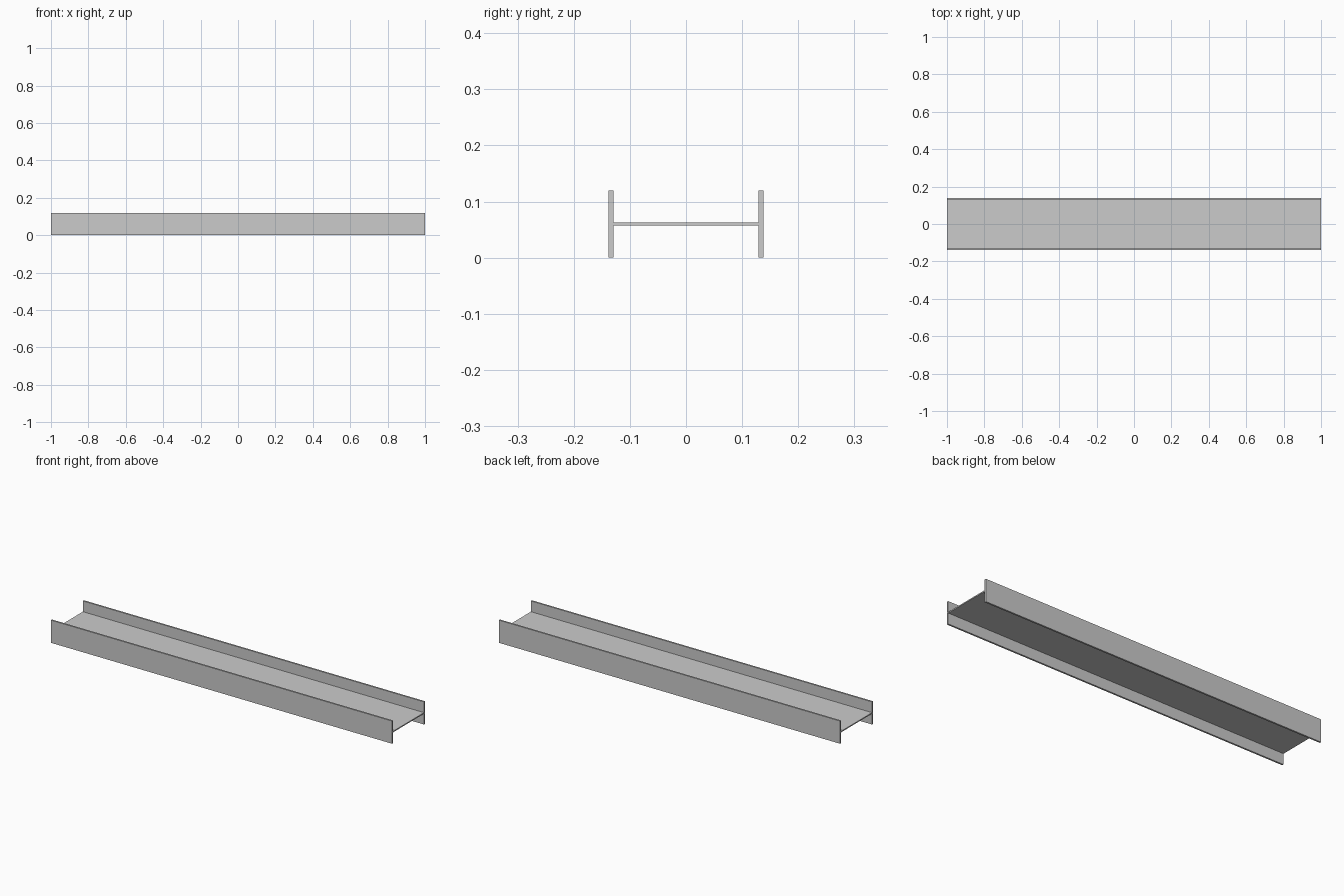
import bpy, bmesh

if "Cube" in bpy.data.objects:
    bpy.data.objects.remove(bpy.data.objects["Cube"])

L = 1.0              # half length
H, TF = 0.138, 0.009 # half depth, flange thickness
B, TW = 0.12, 0.006  # flange width, web thickness
I = H - TF
lo, hi = B / 2 - TW / 2, B / 2 + TW / 2

# H-shaped cross-section (y, z)
profile = [(-H, 0), (-I, 0), (-I, lo), (I, lo), (I, 0), (H, 0),
           (H, B), (I, B), (I, hi), (-I, hi), (-I, B), (-H, B)]

# Extrude the section along x
bm = bmesh.new()
face = bm.faces.new([bm.verts.new((-L, y, z)) for y, z in profile])
ext = bmesh.ops.extrude_face_region(bm, geom=[face], use_keep_orig=True)
moved = [g for g in ext["geom"] if isinstance(g, bmesh.types.BMVert)]
bmesh.ops.translate(bm, verts=moved, vec=(2 * L, 0, 0))
bmesh.ops.recalc_face_normals(bm, faces=bm.faces)

mesh = bpy.data.meshes.new("steel_beam")
bm.to_mesh(mesh)
bm.free()
beam = bpy.data.objects.new("steel_beam", mesh)
bpy.context.collection.objects.link(beam)
